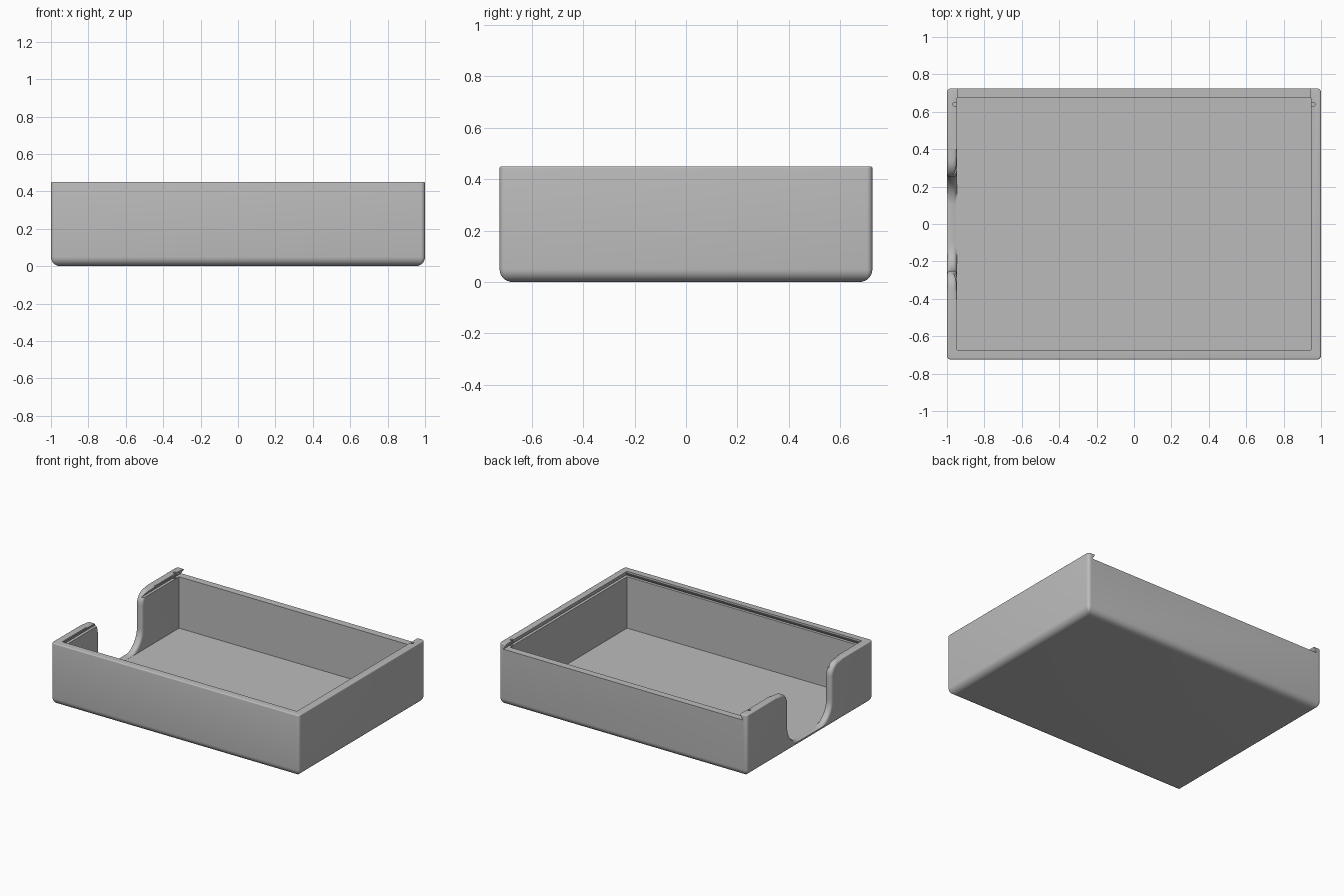
import bpy, bmesh
from math import sin, cos, pi, hypot

cube = bpy.data.objects.get("Cube")
if cube:
    bpy.data.objects.remove(cube, do_unlink=True)

HX, HY, H = 1.0, 0.725, 0.45      # outer half sizes and height
IX, IY = 0.947, 0.673             # inner half sizes
FLOOR, SHELF = 0.035, 0.41        # inside floor, lid channel bed

grey = bpy.data.materials.new("light_grey")
grey.use_nodes = True
grey.diffuse_color = (0.5, 0.5, 0.5, 1)
grey.node_tree.nodes["Principled BSDF"].inputs["Base Color"].default_value = (0.5, 0.5, 0.5, 1)


def loft(name, rings):
    """Closed solid through a stack of point rings, with capped ends."""
    bm = bmesh.new()
    loops = [[bm.verts.new(p) for p in ring] for ring in rings]
    n = len(loops[0])
    for a, b in zip(loops, loops[1:]):
        for i in range(n):
            j = (i + 1) % n
            bm.faces.new((a[i], a[j], b[j], b[i]))
    bm.faces.new(loops[0][::-1])
    bm.faces.new(loops[-1])
    bmesh.ops.recalc_face_normals(bm, faces=bm.faces)
    mesh = bpy.data.meshes.new(name)
    bm.to_mesh(mesh)
    bm.free()
    mesh.materials.append(grey)
    obj = bpy.data.objects.new(name, mesh)
    bpy.context.collection.objects.link(obj)
    return obj


def rounded_ring(hx, hy, r, z, steps=6):
    ring = []
    for k, (sx, sy) in enumerate(((1, 1), (-1, 1), (-1, -1), (1, -1))):
        for i in range(steps + 1):
            a = (k + i / steps) * pi / 2
            ring.append((sx * (hx - r) + r * cos(a), sy * (hy - r) + r * sin(a), z))
    return ring


def rect_ring(hx, y0, y1, z):
    return [(-hx, y0, z), (hx, y0, z), (hx, y1, z), (-hx, y1, z)]


def cut(target, cutter):
    cutter.hide_render = True
    mod = target.modifiers.new("cut", 'BOOLEAN')
    mod.operation, mod.solver, mod.object = 'DIFFERENCE', 'EXACT', cutter
    bpy.context.view_layer.objects.active = target
    bpy.ops.object.modifier_apply(modifier=mod.name)
    bpy.data.objects.remove(cutter, do_unlink=True)


# Outer body: large round under, small round at the rim
def body_ring(inset, z):
    return rounded_ring(HX - inset, HY - inset, max(0.022 - inset, 0.003), z)

R, T = 0.05, 0.008
rings = [body_ring(R * (1 - sin(a)), R * (1 - cos(a))) for a in [i * pi / 16 for i in range(9)]]
rings += [body_ring(T * (1 - cos(a)), H - T + T * sin(a)) for a in [i * pi / 8 for i in range(5)]]
box = loft("tray_body", rings)

# Inside cavity
cut(box, loft("cavity_cutter", [rect_ring(IX, -IY, IY, z) for z in (FLOOR, H + 0.1)]))

# Dovetail lid channel, open at the back
channel = [(0.022, SHELF), (0, H - 0.008), (0, H + 0.1)]
cut(box, loft("channel_cutter", [rect_ring(IX - 0.002 + d, -IY + 0.002 - d, HY + 0.1, z)
                                 for d, z in channel]))

# Latch holes near the open end of the rails
for side in (-1, 1):
    circle = [i * pi / 8 for i in range(16)]
    cut(box, loft("latch_cutter", [[(side * 0.958 + 0.011 * cos(a), 0.64 + 0.011 * sin(a), z)
                                    for a in circle] for z in (SHELF - 0.01, H + 0.1)]))

# Thumb opening in the side wall: S-shaped sides with rounded edges
SIDE, BOTTOM, LOW_R, TOP_R = 0.25, 0.038, 0.15, 0.09
half = []
for i in range(13):
    a = i / 12 * pi / 2
    half.append((SIDE - LOW_R + LOW_R * sin(a), BOTTOM + LOW_R - LOW_R * cos(a)))
for i in range(11):
    a = i / 10 * pi / 2
    half.append((SIDE + TOP_R - TOP_R * cos(a), H - TOP_R + TOP_R * sin(a)))
outline = [(-y, z) for y, z in reversed(half)] + half


def offset_outline(d):
    """Push the opening outward by d, staying above the floor."""
    pts = []
    for i, (y, z) in enumerate(outline):
        y0, z0 = outline[max(i - 1, 0)]
        y1, z1 = outline[min(i + 1, len(outline) - 1)]
        ty, tz = y1 - y0, z1 - z0
        n = hypot(ty, tz)
        pts.append((y + d * tz / n, max(z - d * ty / n, FLOOR + 0.001)))
    pts[0], pts[-1] = (pts[0][0], H - d), (pts[-1][0], H - d)
    ends = [(0.45, H - d), (0.45, H + 0.1), (-0.45, H + 0.1), (-0.45, H - d)]
    # the cutter only widens above the rim where it clears the wall top
    ends = [(y, H + 0.1) if z > H else (y * 0.9, H + 0.001) for y, z in ends]
    return pts + ends


F = 0.02
angles = [i * pi / 10 for i in range(6)]
outer = [(-HX + F * (1 - cos(a)), F * (1 - sin(a))) for a in angles]
inner = [(-IX - F * (1 - cos(a)), F * (1 - sin(a))) for a in reversed(angles)]
sections = [(-HX - 0.05, F)] + outer + inner + [(-IX + 0.05, F)]
cut(box, loft("thumb_cutter", [[(x, y, z) for y, z in offset_outline(d)] for x, d in sections]))

# Smooth the rounds, keep the edges crisp
bpy.ops.object.select_all(action='DESELECT')
box.select_set(True)
bpy.context.view_layer.objects.active = box
bpy.ops.object.shade_smooth_by_angle(angle=pi / 6)
